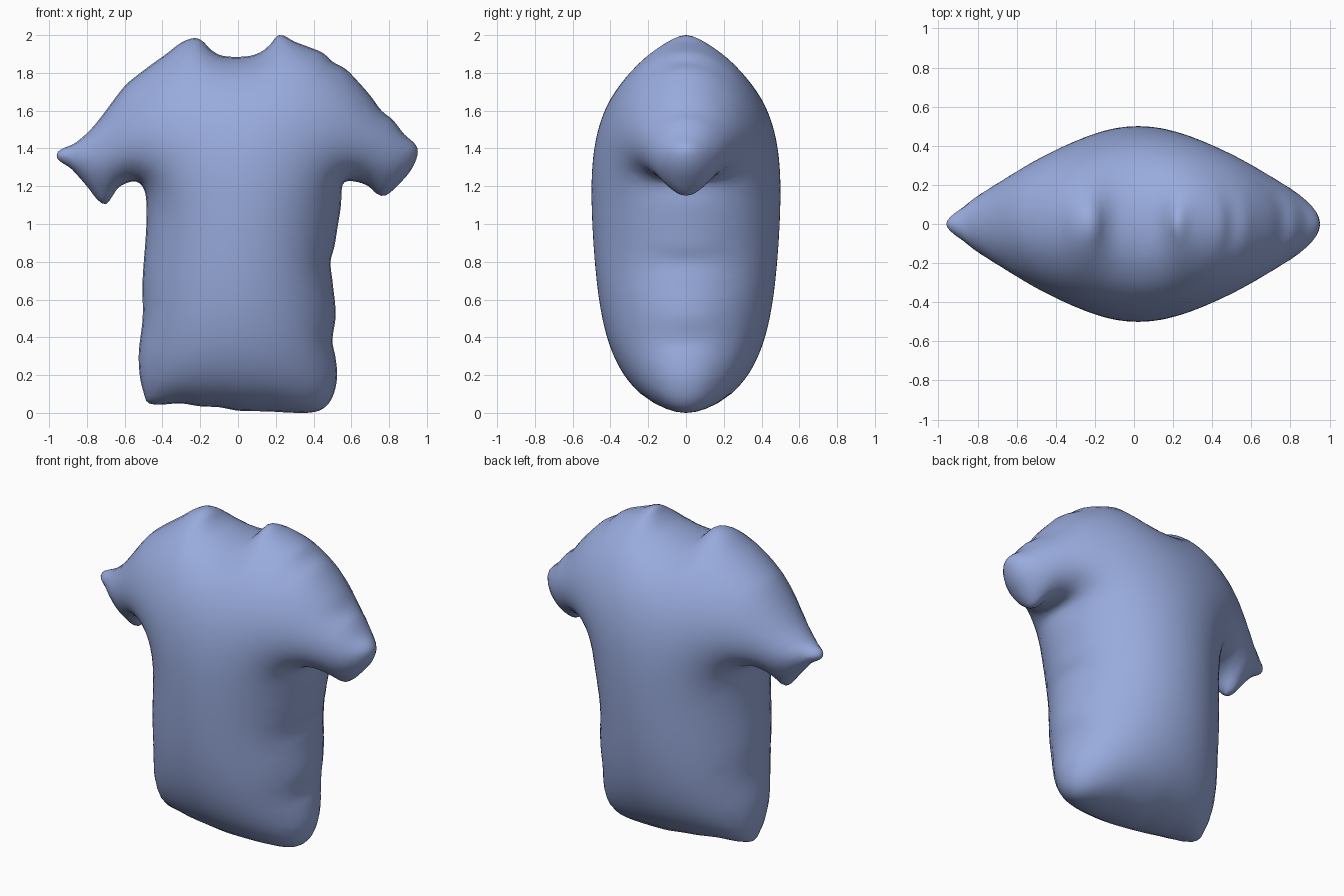
import bpy, bmesh, math
from mathutils import Vector
from mathutils.geometry import delaunay_2d_cdt

if "Cube" in bpy.data.objects:
    bpy.data.objects.remove(bpy.data.objects["Cube"])

# Shirt outline in the x-z plane, counter-clockwise from the lower left corner
OUTLINE = [
    (-.47, .05), (-.3, .05), (-.2, .035), (-.1, .03), (0, .012), (.15, .008), (.35, 0),
    (.43, .012), (.48, .05), (.51, .11), (.525, .2), (.515, .3), (.5, .38), (.517, .52),
    (.5, .7), (.49, .8), (.51, .88), (.525, .97), (.545, 1.1), (.55, 1.19), (.565, 1.222),
    (.62, 1.225), (.69, 1.2), (.735, 1.16), (.78, 1.15), (.88, 1.24), (.93, 1.31),
    (.952, 1.38), (.94, 1.42), (.88, 1.475), (.82, 1.55), (.76, 1.6), (.7, 1.68),
    (.63, 1.76), (.57, 1.82), (.5, 1.86), (.45, 1.905), (.38, 1.935), (.3, 1.965),
    (.22, 2.0), (.17, 1.95), (.12, 1.91), (.05, 1.888), (-.08, 1.89), (-.14, 1.92),
    (-.19, 1.97), (-.23, 1.985), (-.3, 1.96), (-.38, 1.9), (-.45, 1.85), (-.53, 1.79),
    (-.6, 1.73), (-.73, 1.56), (-.79, 1.49), (-.86, 1.43), (-.96, 1.365), (-.88, 1.29),
    (-.8, 1.2), (-.74, 1.125), (-.7, 1.105), (-.67, 1.14), (-.63, 1.195), (-.56, 1.225),
    (-.52, 1.215), (-.49, 1.16), (-.485, 1.0), (-.505, .7), (-.505, .5), (-.525, .32),
    (-.52, .2), (-.5, .11),
]
HALF_DEPTH = 0.5
STEP = 0.02


def smooth_loop(points):
    """Resample a closed loop with a gentle curve through its points."""
    p = [Vector(q) for q in points]
    n, out = len(p), []
    tan = [(p[(i + 1) % n] - p[i - 1]).normalized() for i in range(n)]
    for i in range(n):
        a, b = p[i], p[(i + 1) % n]
        length = (b - a).length
        steps = max(2, round(length / STEP))
        for k in range(steps):
            t = k / steps
            out.append(a * (2*t**3 - 3*t*t + 1) + b * (3*t*t - 2*t**3)
                       + (tan[i] * (t**3 - 2*t*t + t) + tan[(i + 1) % n] * (t**3 - t*t)) * length)
    return out


def inside(q, loop):
    hit = False
    for i in range(len(loop)):
        a, b = loop[i - 1], loop[i]
        if (a.y > q.y) != (b.y > q.y) and q.x < a.x + (q.y - a.y) / (b.y - a.y) * (b.x - a.x):
            hit = not hit
    return hit


def clearance(q, loop):
    best = 9.0
    for i in range(len(loop)):
        a, d = loop[i - 1], loop[i] - loop[i - 1]
        t = min(1, max(0, (q - a).dot(d) / d.length_squared))
        best = min(best, (a + d * t - q).length_squared)
    return math.sqrt(best)


def fill_points(loop):
    """Rings close to the seam, then a staggered grid in the middle."""
    n, pts = len(loop), []
    for dist in (0.006, 0.02, 0.042):
        for i in range(n):
            t = (loop[(i + 1) % n] - loop[i - 1]).normalized()
            q = loop[i] + Vector((-t.y, t.x)) * dist
            if clearance(q, loop) > dist * 0.9 and inside(q, loop):
                pts.append(q)
    gap = 0.04
    for r in range(60):
        for c in range(51):
            q = Vector((-1 + (c + 0.5 * (r % 2)) * gap, r * gap * 0.866))
            if inside(q, loop) and clearance(q, loop) > 0.064:
                pts.append(q)
    return pts


def inflate(verts, tris):
    """Puffed cushion height: square root of a membrane under even pressure."""
    n = len(verts)
    weight = [{} for _ in range(n)]
    load, uses = [0.0] * n, {}
    for t in tris:
        for k in range(3):
            a, b, c = t[k], t[(k + 1) % 3], t[(k + 2) % 3]
            u, v = verts[a] - verts[c], verts[b] - verts[c]
            area2 = max(abs(u.x * v.y - u.y * v.x), 1e-9)
            w = 0.5 * u.dot(v) / area2
            weight[a][b] = weight[a].get(b, 0) + w
            weight[b][a] = weight[b].get(a, 0) + w
            load[a] += area2 / 6
            key = (min(a, b), max(a, b))
            uses[key] = uses.get(key, 0) + 1
    rim = {i for e, count in uses.items() if count == 1 for i in e}
    rows = []
    for i in range(n):
        total = sum(weight[i].values())
        if i not in rim and total > 1e-9:
            rows.append((i, list(weight[i].items()), total))
    h = [0.0] * n
    for _ in range(400):
        for i, links, total in rows:
            s = load[i]
            for j, w in links:
                s += w * h[j]
            h[i] += 1.88 * (s / total - h[i])
    top = max(h)
    return [HALF_DEPTH * math.sqrt(max(x, 0) / top) for x in h], rim


# Flat triangulated pattern
loop = smooth_loop(OUTLINE)
pattern = loop + fill_points(loop)
flat = delaunay_2d_cdt(pattern, [], [list(range(len(loop)))], 1, 1e-6)
verts, tris = [Vector(v) for v in flat[0]], [list(f) for f in flat[2]]
depth, rim = inflate(verts, tris)

# Front and back halves joined along the seam
bm = bmesh.new()
front = [bm.verts.new((v.x, -d, v.y)) for v, d in zip(verts, depth)]
back = [front[i] if i in rim else bm.verts.new((v.x, depth[i], v.y))
        for i, v in enumerate(verts)]
for t in tris:
    bm.faces.new([front[i] for i in t])
    if not all(i in rim for i in t):
        bm.faces.new([back[i] for i in reversed(t)])
bmesh.ops.delete(bm, geom=[v for v in bm.verts if not v.link_faces], context='VERTS')
bmesh.ops.recalc_face_normals(bm, faces=bm.faces)
for f in bm.faces:
    f.smooth = True
mesh = bpy.data.meshes.new("puffy_shirt")
bm.to_mesh(mesh)
bm.free()

# Single soft blue
blue = bpy.data.materials.new("soft blue")
blue.diffuse_color = (0.32, 0.41, 0.73, 1)
blue.use_nodes = True
blue.node_tree.nodes["Principled BSDF"].inputs["Base Color"].default_value = blue.diffuse_color
mesh.materials.append(blue)
shirt = bpy.data.objects.new("puffy_shirt", mesh)
bpy.context.collection.objects.link(shirt)
